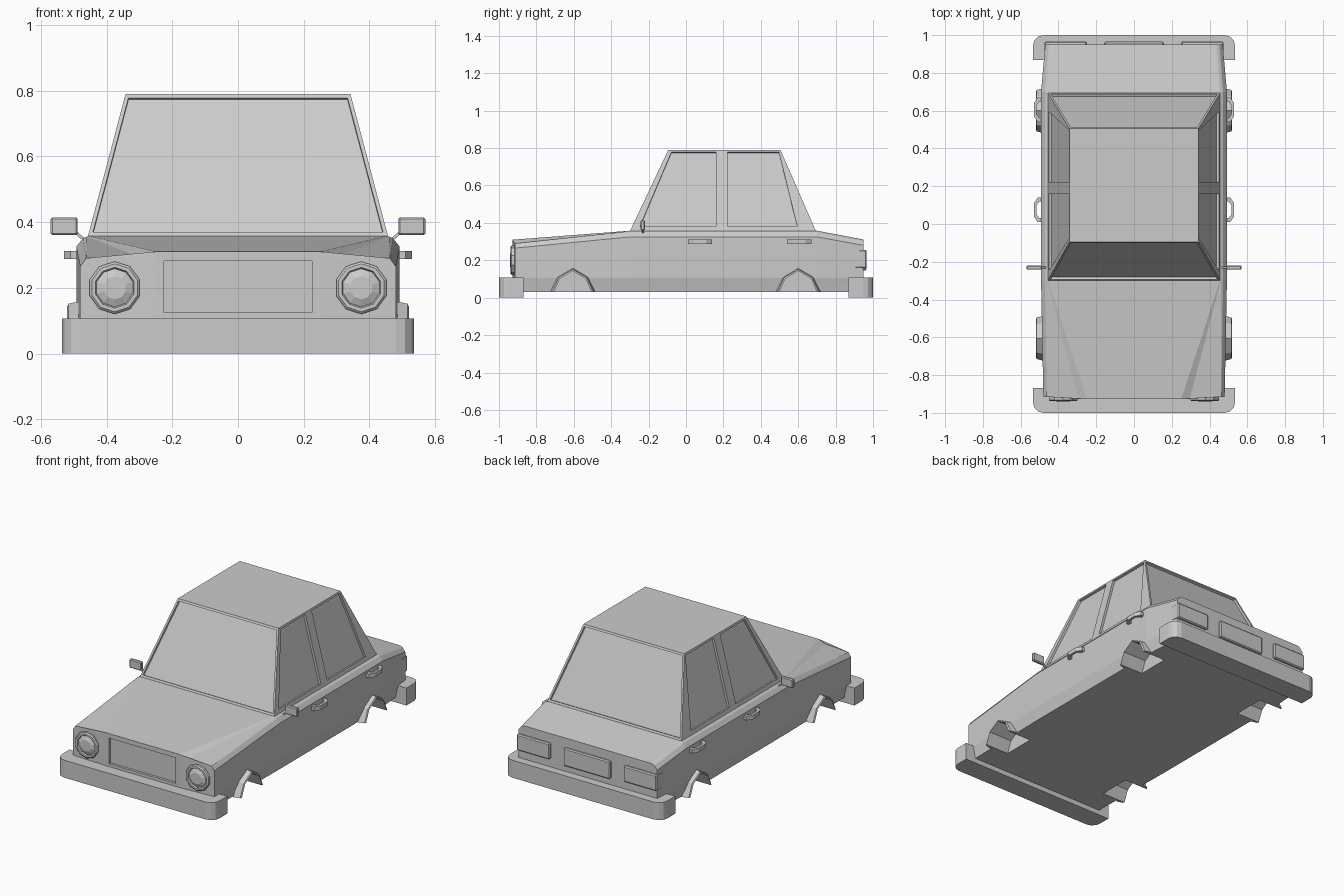
import bpy, bmesh, math
from mathutils import Vector

if "Cube" in bpy.data.objects:
    bpy.data.objects.remove(bpy.data.objects["Cube"])

grey = bpy.data.materials.new("plain grey")
grey.diffuse_color = (0.6, 0.6, 0.6, 1)
grey.use_nodes = True
grey.node_tree.nodes["Principled BSDF"].inputs["Base Color"].default_value = grey.diffuse_color


def loft(name, rings, caps=None, triangulate=False):
    """Solid skinned through closed rings of equal length, capped at both ends."""
    bm = bmesh.new()
    vs = [[bm.verts.new(p) for p in r] for r in rings]
    n = len(vs[0])
    for a, b in zip(vs, vs[1:]):
        for i in range(n):
            j = (i + 1) % n
            bm.faces.new((a[i], a[j], b[j], b[i]))
    for end in (vs[0], vs[-1]):
        for cap in caps or [range(n)]:
            bm.faces.new([end[i] for i in cap])
    if triangulate:
        bmesh.ops.triangulate(bm, faces=bm.faces)
    bmesh.ops.recalc_face_normals(bm, faces=bm.faces)
    me = bpy.data.meshes.new(name)
    bm.to_mesh(me)
    bm.free()
    me.materials.append(grey)
    ob = bpy.data.objects.new(name, me)
    bpy.context.collection.objects.link(ob)
    return ob


def box(name, x0, x1, y0, y1, z0, z1):
    return loft(name, [[(x0, y0, z), (x1, y0, z), (x1, y1, z), (x0, y1, z)] for z in (z0, z1)])


def bevel(ob, width, segments=1):
    m = ob.modifiers.new("bevel", 'BEVEL')
    m.width, m.segments = width, segments


def cut(ob, cutter):
    m = ob.modifiers.new("cut", 'BOOLEAN')
    m.operation, m.solver, m.object = 'DIFFERENCE', 'EXACT', cutter
    bpy.context.view_layer.objects.active = ob
    bpy.ops.object.modifier_apply(modifier=m.name)
    bpy.data.objects.remove(cutter)


# Body: four cross-sections from nose to tail
def section(y, b, w, zl, xs, zs, x1, z1, x2, z2, dy):
    half = [(0.26, y, 0.03), (b, y + dy, 0.03), (w, y + dy, 0.105), (w, y + dy, zl),
            (xs, y + dy, zs), (x1, y + dy * 0.15, z1), (x2, y, z2)]
    return half + [(-x, yy, z) for x, yy, z in reversed(half)]


body = loft("body", [
    section(-0.927, 0.465, 0.48, 0.265, 0.462, 0.29, 0.295, 0.292, 0.25, 0.31, 0.012),
    section(-0.30, 0.475, 0.492, 0.325, 0.472, 0.35, 0.46, 0.356, 0.455, 0.358, 0),
    section(0.70, 0.475, 0.492, 0.325, 0.472, 0.35, 0.46, 0.356, 0.455, 0.358, 0),
    section(0.95, 0.455, 0.47, 0.28, 0.452, 0.303, 0.44, 0.309, 0.43, 0.311, 0)],
    caps=[range(7), range(7, 14), (0, 6, 7, 13)], triangulate=True)

# Wheel arches: pocket cut into the body plus a flared lip
ARCH_IN = [(-0.10, 0.03), (-0.07, 0.10), (0, 0.143), (0.07, 0.10), (0.10, 0.03)]
ARCH_OUT = [(-0.12, 0.03), (-0.082, 0.112), (0, 0.16), (0.082, 0.112), (0.12, 0.03)]
for yc in (-0.605, 0.60):
    for s in (1, -1):
        pocket = [(-0.107, 0.0)] + ARCH_IN + [(0.107, 0.0)]
        cut(body, loft("pocket", [[(s * x, yc + y, z) for y, z in pocket] for x in (0.36, 0.6)]))
        loft("arch_flare", [[(s * 0.465, yc + i[0], i[1]), (s * 0.52, yc + i[0], i[1]),
                             (s * 0.515, yc + (i[0] + o[0]) / 2, (i[1] + o[1]) / 2),
                             (s * 0.475, yc + o[0], o[1])]
                            for i, o in zip(ARCH_IN, ARCH_OUT)])

# Grille recess
cut(body, box("grille_cutter", -0.225, 0.225, -1.0, -0.912, 0.125, 0.282))


# Cabin with recessed windows
def side_x(z):
    return 0.457 - (z - 0.355) / 0.435 * 0.115


def front_y(z):
    return -0.30 + (z - 0.355) / 0.435 * 0.205


def rear_y(z):
    return 0.695 - (z - 0.355) / 0.435 * 0.19


cabin = loft("cabin", [[(-side_x(z), front_y(z), z), (side_x(z), front_y(z), z),
                        (side_x(z), rear_y(z), z), (-side_x(z), rear_y(z), z)]
                       for z in (0.345, 0.79)])


def window(corners, depth=0.014):
    p = [Vector(c) for c in corners]
    n = (p[1] - p[0]).cross(p[2] - p[0]).normalized() * depth
    cut(cabin, loft("window_cutter", [[v + n for v in p], [v - n for v in p]]))


LO, HI = 0.37, 0.778
for fy in (front_y, rear_y):
    a, b = side_x(LO) - 0.012, side_x(HI) - 0.012
    window([(-a, fy(LO), LO), (a, fy(LO), LO), (b, fy(HI), HI), (-b, fy(HI), HI)])
LO = 0.38
for s in (1, -1):
    for y0, y1, y2, y3 in ((-0.247, 0.16, 0.16, -0.078), (0.222, 0.595, 0.497, 0.222)):
        a, b = s * side_x(LO), s * side_x(HI)
        window([(a, y0, LO), (a, y1, LO), (b, y2, HI), (b, y3, HI)])

# Bumpers with rounded outer corners
for s, name in ((-1, "front_bumper"), (1, "rear_bumper")):
    r, w = 0.055, 0.535
    arc = [(w - r + r * math.cos(t), 1 - r + r * math.sin(t))
           for t in (math.pi / 6 * k for k in range(4))]
    half = [(w, 0.868)] + arc
    outline = half + [(-x, y) for x, y in reversed(half)]
    loft(name, [[(x, s * y, z) for x, y in outline] for z in (0, 0.107)])

# Rear number plate panel
bevel(box("rear_panel", -0.158, 0.158, 0.94, 0.965, 0.145, 0.255), 0.006)

for s in (1, -1):
    # Headlights: ten-sided rim with a domed lens
    loft("headlight", [[(s * 0.375 + r * math.cos(t), y, 0.2 + r * math.sin(t))
                        for t in (math.pi / 2 + math.tau * k / 10 for k in range(10))]
                       for r, y in ((0.08, -0.90), (0.08, -0.932), (0.073, -0.938),
                                    (0.062, -0.938), (0.058, -0.930), (0.035, -0.94))])

    # Tail lights wrapping the rear corners
    x0, x1 = sorted((s * 0.25, s * 0.474))
    bevel(box("tail_light", x0, x1, 0.90, 0.966, 0.157, 0.255), 0.006)

    # Door handles: open loops standing off the doors
    for y0 in (0.01, 0.54):
        loop = [(0.48, 0), (0.51, 0), (0.53, 0.03), (0.53, 0.10), (0.51, 0.13), (0.48, 0.13),
                (0.48, 0.108), (0.502, 0.108), (0.515, 0.09), (0.515, 0.04), (0.502, 0.022),
                (0.48, 0.022)]
        loft("door_handle", [[(s * x, y0 + y, z) for x, y in loop] for z in (0.287, 0.312)])

    # Wing mirrors on short stalks
    x0, x1 = sorted((s * 0.488, s * 0.57))
    bevel(box("mirror", x0, x1, -0.242, -0.22, 0.36, 0.414), 0.005)
    loft("mirror_stalk", [[(s * x, y, z + d) for y, d in
                           ((-0.236, -0.006), (-0.224, -0.006), (-0.224, 0.006), (-0.236, 0.006))]
                          for x, z in ((0.45, 0.335), (0.475, 0.352), (0.495, 0.37))])
